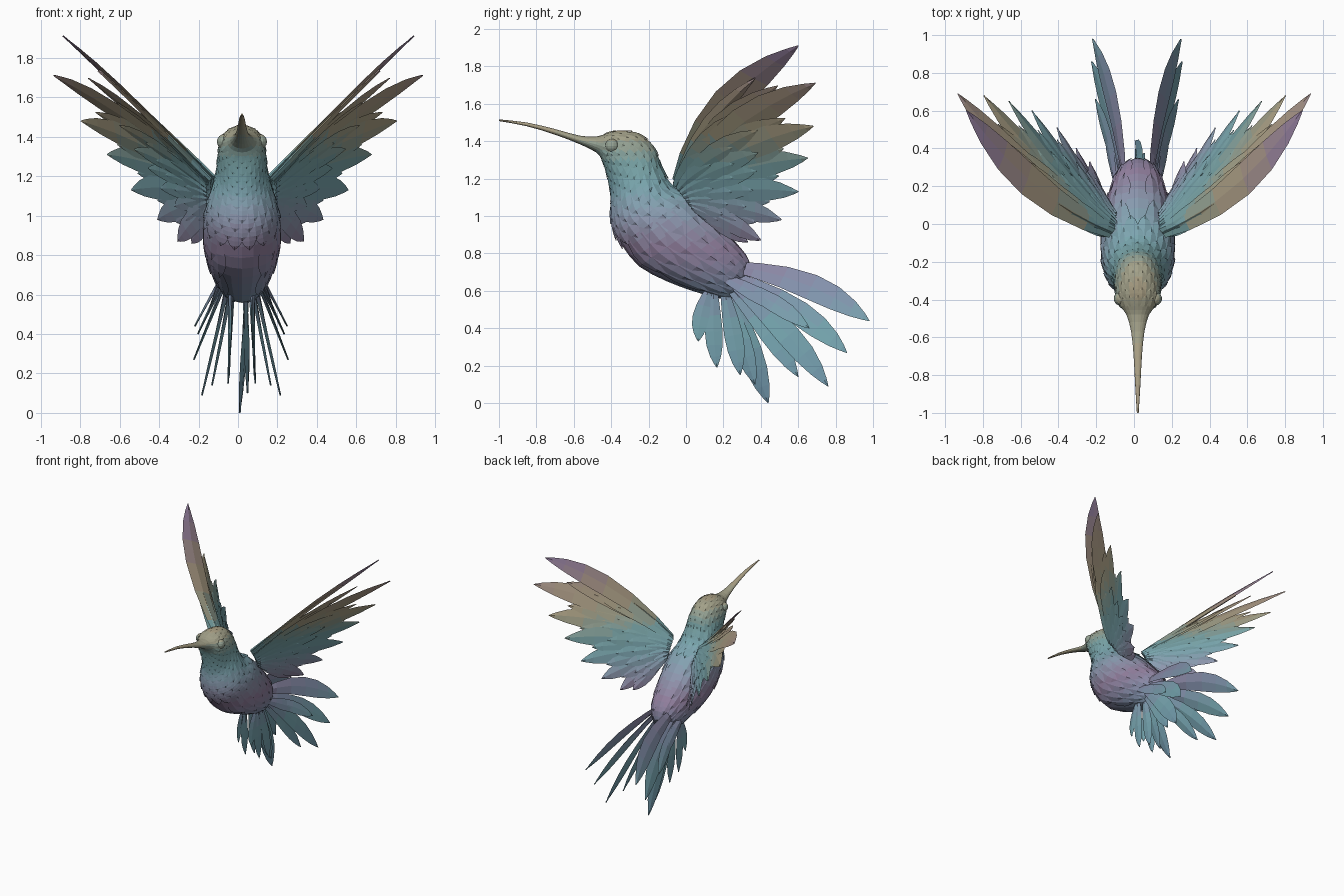
import bpy, bmesh, math
from mathutils import Vector as V

if "Cube" in bpy.data.objects:
    bpy.data.objects.remove(bpy.data.objects["Cube"])

# Iridescent colour bands by height
STOPS = [(0, (.33, .46, .56)), (.4, (.36, .56, .60)), (.62, (.42, .48, .60)), (.82, (.48, .40, .53)),
         (1.0, (.46, .52, .62)), (1.15, (.38, .57, .61)), (1.28, (.38, .56, .57)), (1.45, (.58, .54, .42)),
         (1.65, (.58, .50, .42)), (1.85, (.50, .41, .54)), (2.0, (.48, .40, .54))]
BANDS = 40

def band_colour(z):
    for (z0, a), (z1, b) in zip(STOPS, STOPS[1:]):
        if z <= z1:
            return V(a).lerp(V(b), (z - z0) / (z1 - z0))

mats = []
for i in range(BANDS):
    m = bpy.data.materials.new(f"plumage_{i}")
    m.diffuse_color = [c ** 1.7 for c in band_colour((i + .5) * 2 / BANDS)] + [1]
    m.use_nodes = True
    m.node_tree.nodes["Principled BSDF"].inputs["Base Color"].default_value = m.diffuse_color
    mats.append(m)

def finish(bm, name, recalc=True):
    if recalc:
        bmesh.ops.recalc_face_normals(bm, faces=bm.faces)
    for f in bm.faces:
        f.material_index = min(BANDS - 1, max(0, int(f.calc_center_median().z / 2 * BANDS)))
    me = bpy.data.meshes.new(name)
    bm.to_mesh(me)
    bm.free()
    for m in mats:
        me.materials.append(m)
    bpy.context.collection.objects.link(bpy.data.objects.new(name, me))

# Body rings from beak tip to rump: top y, top z, bottom y, bottom z, half width
RINGS = [(-1, 1.517, -1, 1.508, .005), (-.85, 1.50, -.85, 1.48, .014), (-.7, 1.465, -.7, 1.435, .022),
         (-.57, 1.43, -.57, 1.385, .035), (-.48, 1.425, -.48, 1.34, .06), (-.43, 1.44, -.45, 1.3, .09),
         (-.35, 1.453, -.43, 1.25, .11), (-.25, 1.435, -.41, 1.17, .118), (-.17, 1.36, -.40, 1.1, .125),
         (-.13, 1.25, -.40, 1.02, .143), (-.08, 1.16, -.385, .93, .17), (.03, 1.1, -.34, .84, .187),
         (.14, 1.0, -.25, .73, .187), (.23, .9, -.1, .65, .168), (.3, .82, .05, .595, .138),
         (.34, .75, .18, .56, .10), (.35, .68, .28, .56, .045)]
CX = .02

def ring(u):
    # Catmull-Rom interpolation between rings
    u = min(max(u, 0), len(RINGS) - 1.001)
    i, t = int(u), u - int(u)
    p = [RINGS[min(max(i + k, 0), len(RINGS) - 1)] for k in (-1, 0, 1, 2)]
    return [.5 * (2 * b + (c - a) * t + (2 * a - 5 * b + 4 * c - d) * t * t + (3 * b - a - 3 * c + d) * t ** 3)
            for a, b, c, d in zip(*p)]

def surface(u, ang, lift=0):
    ty, tz, by, bz, w = ring(u)
    c = V((CX, (ty + by) / 2, (tz + bz) / 2))
    d = V((w * math.sin(ang), (ty - by) / 2 * math.cos(ang), (tz - bz) / 2 * math.cos(ang)))
    return c + d + d.normalized() * lift

# Body, head and beak in one loft
bm = bmesh.new()
SEG, SUB = 20, 2
rows = [[bm.verts.new(surface(k / SUB, 2 * math.pi * j / SEG)) for j in range(SEG)]
        for k in range((len(RINGS) - 1) * SUB + 1)]
for a, b in zip(rows, rows[1:]):
    for j in range(SEG):
        bm.faces.new((a[j], a[(j + 1) % SEG], b[(j + 1) % SEG], b[j]))
bm.faces.new(rows[0])
bm.faces.new(rows[-1])
finish(bm, "body_and_beak")

# Overlapping scale feathers wrapped on the body surface
LEAF = [(0, .5), (.3, .95), (.55, 1), (.8, .65), (1, .03)]

def scale(bm, u, ang, length, half, lift):
    cols = []
    for t, w in LEAF:
        h = lift * (.3 + .7 * t)
        cols.append([bm.verts.new(surface(u + length * t, ang + s * half * w, h + (0 if s else lift * .5)))
                     for s in (-1, 0, 1)])
    for a, b in zip(cols, cols[1:]):
        for j in (0, 1):
            bm.faces.new((a[j], a[j + 1], b[j + 1], b[j]))

def scale_coat(name, u0, u1, step, count, length, lift, bare):
    bm = bmesh.new()
    for r in range(int((u1 - u0) / step) + 1):
        for j in range(count):
            ang = 2 * math.pi * (j + .5 * (r % 2)) / count
            if abs(ang - math.pi) >= bare and min(ang, 2 * math.pi - ang) >= bare * .6:
                scale(bm, u0 + r * step, ang, length, math.pi / count * 1.05, lift)
    finish(bm, name, False)

scale_coat("head_scales", 4.9, 8.6, .45, 16, .8, .006, 0)
scale_coat("neck_scales", 8.6, 10.2, .5, 16, 1.0, .010, 0)
scale_coat("flank_feathers", 10.2, 14.3, .8, 14, 1.8, .009, .55)

# Eyes
for s, side in ((1, "right"), (-1, "left")):
    bm = bmesh.new()
    bmesh.ops.create_uvsphere(bm, u_segments=14, v_segments=8, radius=.038)
    bmesh.ops.translate(bm, verts=bm.verts, vec=(CX + s * .09, -.395, 1.375))
    finish(bm, side + "_eye")

VANE = [(0, .35), (.15, .6), (.35, .85), (.55, 1), (.72, .92), (.86, .62), (.95, .28), (1, .03)]

def feather(bm, base, tip, width, normal, bend=0, thick=.012, s=1):
    # Tapered blade with a raised quill line, curved in its own plane
    base, tip = V(base), V(tip)
    d = (tip - base).normalized()
    side = V(normal).cross(d).normalized()
    n = d.cross(side).normalized()
    cols = []
    for t, w in VANE:
        c = base.lerp(tip, t) - side * bend * 4 * t * (1 - t)
        h = thick * (.35 + .65 * (1 - t))
        pts = (c - side * w * width / 2, c + n * h, c + side * w * width / 2, c - n * h * .6)
        cols.append([bm.verts.new((s * p.x + CX * max(0, 1 - abs(p.x)), p.y, p.z)) for p in pts])
    for a, b in zip(cols, cols[1:]):
        for j in range(4):
            bm.faces.new((a[j], a[(j + 1) % 4], b[(j + 1) % 4], b[j]))
    bm.faces.new(cols[0])
    bm.faces.new(cols[-1])

# Wings: long flight feathers plus shorter covert layers in the same fan
WING_N = V((-.57, .31, .25)).normalized()
LEAD_N = V((-.60, .065, .495)).normalized()
TIPS = [V(p) for p in ((.89, .60, 1.91), (.935, .69, 1.71), (.80, .68, 1.48), (.67, .65, 1.31),
                       (.55, .60, 1.13), (.42, .51, .98), (.32, .40, .87), (.25, .33, .86))]
ROOT_A, ROOT_B = V((.15, -.05, 1.18)), V((.14, .05, 1.05))

def fan(q):
    i = min(int(q), len(TIPS) - 2)
    f = q / (len(TIPS) - 1)
    return ROOT_A.lerp(ROOT_B, f), TIPS[i].lerp(TIPS[i + 1], q - i), f, LEAD_N.lerp(WING_N, min(1, f * 2.5))

def wing(side, s):
    bm = bmesh.new()
    for i in range(len(TIPS)):
        root, tip, f, n = fan(i)
        feather(bm, root + WING_N * (.012 - .004 * i), tip, .19 - .085 * f, n, .08 * (1 - f) ** 1.5 + .005, .014, s)
    # in-between feathers and coverts on both wing faces
    for length, count, width, off in ((.8, 7, .14, .004), (.6, 8, .12, .016), (.42, 8, .10, .025),
                                      (.26, 7, .085, .032)):
        for k in range(count):
            root, tip, f, n = fan((k + .5) * 7 / count)
            for face in ((1,) if length > .7 else (1, -1)):
                o = WING_N * off * face
                feather(bm, root + o, root.lerp(tip, length) + o * .6 - n.cross(tip - root) * .02,
                        width * (1.1 - .4 * f), n, .075 * (1 - f) ** 1.5 * length, .01, s)
    # leading edge arm
    root, tip, f, n = fan(0)
    feather(bm, root, root.lerp(tip, .72) + V((.03, -.05, .03)), .09, n, .05, .03, s)
    finish(bm, side + "_wing")

# Tail: tip, base, width, bend of each feather in the roof-like side fans
TAIL = [((.235, .98, .44), (.07, .24, .73), .15, .06), ((.24, .86, .27), (.08, .25, .68), .14, .035),
        ((.20, .76, .09), (.075, .24, .65), .13, .03), ((.15, .60, .14), (.06, .22, .63), .11, .02),
        ((.22, .66, .40), (.10, .22, .66), .10, .02), ((.17, .50, .50), (.11, .18, .68), .09, .01),
        ((.07, .29, .15), (.05, .2, .62), .10, .005), ((.065, .165, .19), (.06, .15, .62), .095, -.01),
        ((.06, .065, .33), (.06, .13, .62), .09, -.015)]

def tail(side, s):
    bm = bmesh.new()
    for tip, base, width, bend in TAIL:
        feather(bm, base, tip, width, (-1, .05, -.45), bend, .015, s)
    finish(bm, side + "_tail_fan")

for side, s in (("right", 1), ("left", -1)):
    wing(side, s)
    tail(side, s)

# Centre undertail feathers
bm = bmesh.new()
for tip, base, width in (((-.01, .44, .0), (.03, .22, .63), .13), ((.03, .37, .10), (.02, .2, .62), .11)):
    feather(bm, base, tip, width, (-1, .2, .2), 0, .018)
finish(bm, "centre_tail")
